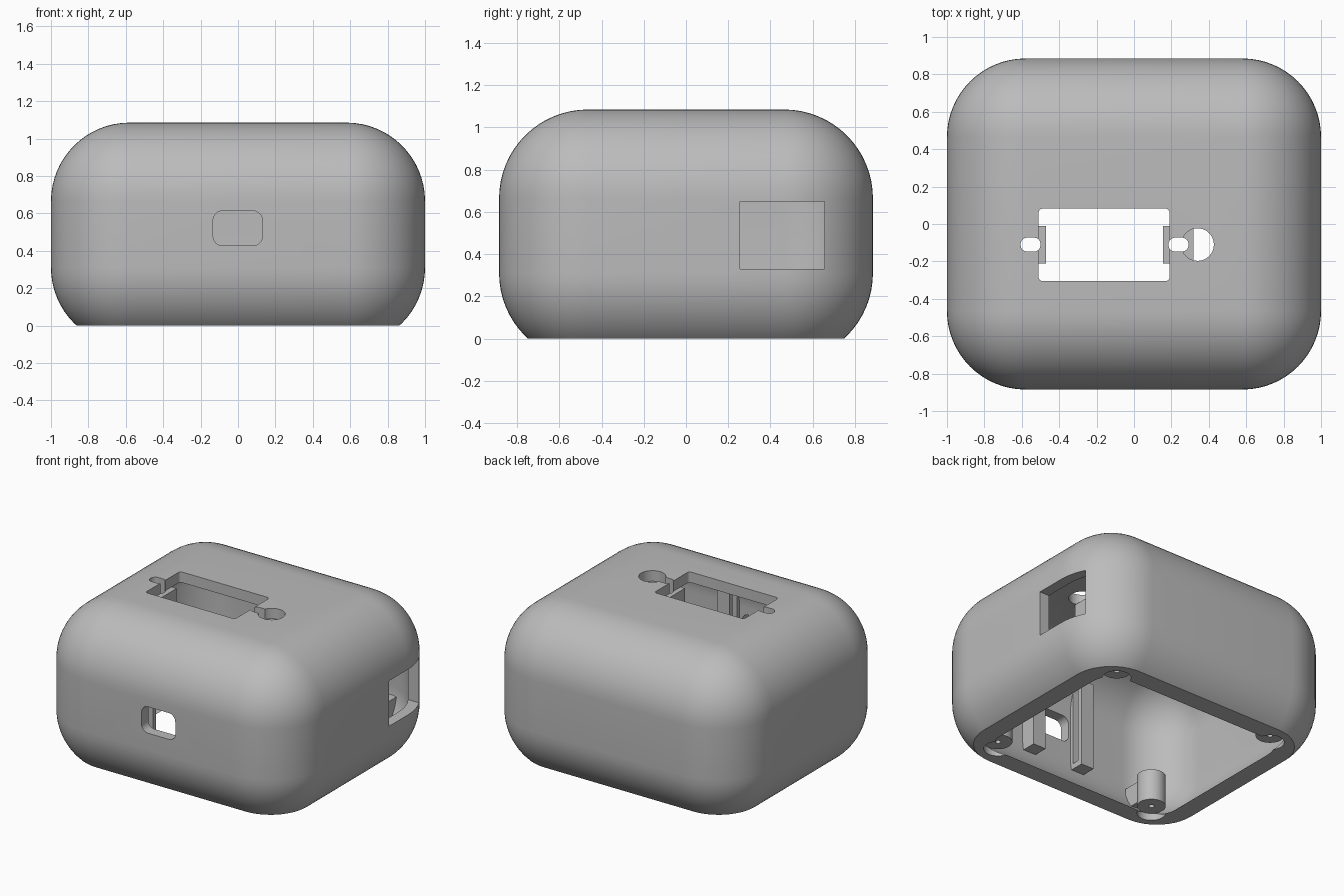
import bpy, bmesh, math
from mathutils import Vector

if "Cube" in bpy.data.objects:
    bpy.data.objects.remove(bpy.data.objects["Cube"])

plastic = bpy.data.materials.new("grey plastic")
plastic.diffuse_color = (0.5, 0.5, 0.5, 1)
plastic.use_nodes = True
plastic.node_tree.nodes["Principled BSDF"].inputs["Base Color"].default_value = plastic.diffuse_color


def finish(bm, name):
    bmesh.ops.recalc_face_normals(bm, faces=bm.faces)
    mesh = bpy.data.meshes.new(name)
    bm.to_mesh(mesh)
    bm.free()
    mesh.materials.append(plastic)
    ob = bpy.data.objects.new(name, mesh)
    bpy.context.collection.objects.link(ob)
    return ob


def box(name, lo, hi, radius=0, segments=16):
    bm = bmesh.new()
    bmesh.ops.create_cube(bm, size=1)
    lo, hi = Vector(lo), Vector(hi)
    for v in bm.verts:
        v.co = Vector([(a + b) / 2 + c * (b - a) for a, b, c in zip(lo, hi, v.co)])
    if radius:
        bmesh.ops.bevel(bm, geom=bm.edges[:], offset=radius, offset_type='OFFSET',
                        segments=segments, profile=0.5, affect='EDGES', clamp_overlap=False)
    return finish(bm, name)


def prism(name, u0, u1, v0, v1, r, lo, hi, axis='Z', steps=8):
    """Rounded rectangle extruded along Z (u=x, v=y) or along Y (u=x, v=z)."""
    pts = []
    for k, (u, v) in enumerate([(u1 - r, v1 - r), (u0 + r, v1 - r), (u0 + r, v0 + r), (u1 - r, v0 + r)]):
        for i in range(steps + 1):
            a = math.pi / 2 * (k + i / steps)
            pts.append((u + r * math.cos(a), v + r * math.sin(a)))
    bm = bmesh.new()
    place = (lambda p, d: (p[0], p[1], d)) if axis == 'Z' else (lambda p, d: (p[0], d, p[1]))
    bottom = bm.faces.new([bm.verts.new(place(p, lo)) for p in pts])
    top = bmesh.ops.extrude_face_region(bm, geom=[bottom])["geom"]
    for v in top:
        if isinstance(v, bmesh.types.BMVert):
            if axis == 'Z':
                v.co.z = hi
            else:
                v.co.y = hi
    bmesh.ops.remove_doubles(bm, verts=bm.verts, dist=1e-5)
    return finish(bm, name)


def disc(name, x, y, r, lo, hi, sides=40):
    bm = bmesh.new()
    bmesh.ops.create_cone(bm, cap_ends=True, segments=sides, radius1=r, radius2=r, depth=hi - lo)
    bmesh.ops.translate(bm, verts=bm.verts, vec=(x, y, (lo + hi) / 2))
    return finish(bm, name)


def cut(ob, cutters):
    bpy.context.view_layer.objects.active = ob
    for c in cutters:
        m = ob.modifiers.new("cut", 'BOOLEAN')
        m.operation, m.solver, m.object = 'DIFFERENCE', 'EXACT', c
        bpy.ops.object.modifier_apply(modifier=m.name)
        bpy.data.objects.remove(c, do_unlink=True)


# Main housing: rounded box, hollow and open underneath
R, T, W, D, TOP, LOW = 0.42, 0.075, 1.0, 0.885, 1.085, -0.11
housing = box("housing", (-W, -D, LOW), (W, D, TOP), R)
cavity = box("cavity", (-W + T, -D + T, LOW + T), (W - T, D - T, TOP - T), R - T)
cut(housing, [cavity, box("base_trim", (-2, -2, -1), (2, 2, 0))])


def screw_slots():
    return [prism("slot", x - 0.053, x + 0.053, -0.147, -0.073, 0.034, 0.7, 1.3) for x in (-0.553, 0.238)]


# Openings: top window, cable hole, screw slots, front port, side window
cut(housing, [prism("top_window", -0.51, 0.19, -0.305, 0.082, 0.022, 0.9, 1.3),
              disc("cable_hole", 0.34, -0.11, 0.087, 0.9, 1.3),
              prism("front_port", -0.133, 0.13, 0.427, 0.613, 0.05, -1.2, -0.6, 'Y'),
              box("side_window", (0.55, 0.256, 0.33), (1.3, 0.656, 0.65))] + screw_slots())

# Screw bosses with recesses in the rim and short ribs to the wall
corners = [(sx, sy) for sx in (-1, 1) for sy in (-1, 1)]
for sx, sy in corners:
    x, y = 0.64 * sx, 0.59 * sy
    cut(housing, [disc("recess", x, y, 0.092, -0.2, 0.05)])
    boss = disc("screw_boss", x, y, 0.092, 0.05, 0.27)
    cut(boss, [disc("pilot_hole", x, y, 0.018, -0.1, 0.2, 16)])
    ya, yb = sorted((y + 0.05 * sy, 0.795 * sy))
    box("boss_rib", (x - 0.045, ya, 0.1), (x + 0.045, yb, 0.25))

# Mounting blocks under the top, at both ends of the window
blocks = [box("mount_block", (x0, -0.21, 0.87), (x1, -0.012, TOP - T + 0.002))
          for x0, x1 in ((-0.64, -0.47), (0.155, 0.318))]
for b in blocks:
    cut(b, screw_slots())

# Grooved board guides either side of the front port
for s in (-1, 1):
    xa, xb = sorted((0.15 * s, 0.25 * s))
    guide = box("board_guide", (xa, -0.84, 0.23), (xb, -0.70, 0.85))
    ga, gb = sorted((0.10 * s, 0.20 * s))
    cut(guide, [box("groove", (ga, -0.785, 0.27), (gb, -0.735, 0.9))])

# Smooth rounded surfaces, keep cut edges crisp
bpy.ops.object.select_all(action='DESELECT')
for ob in bpy.context.scene.objects:
    ob.select_set(True)
bpy.context.view_layer.objects.active = housing
bpy.ops.object.shade_smooth_by_angle(angle=math.radians(30))
